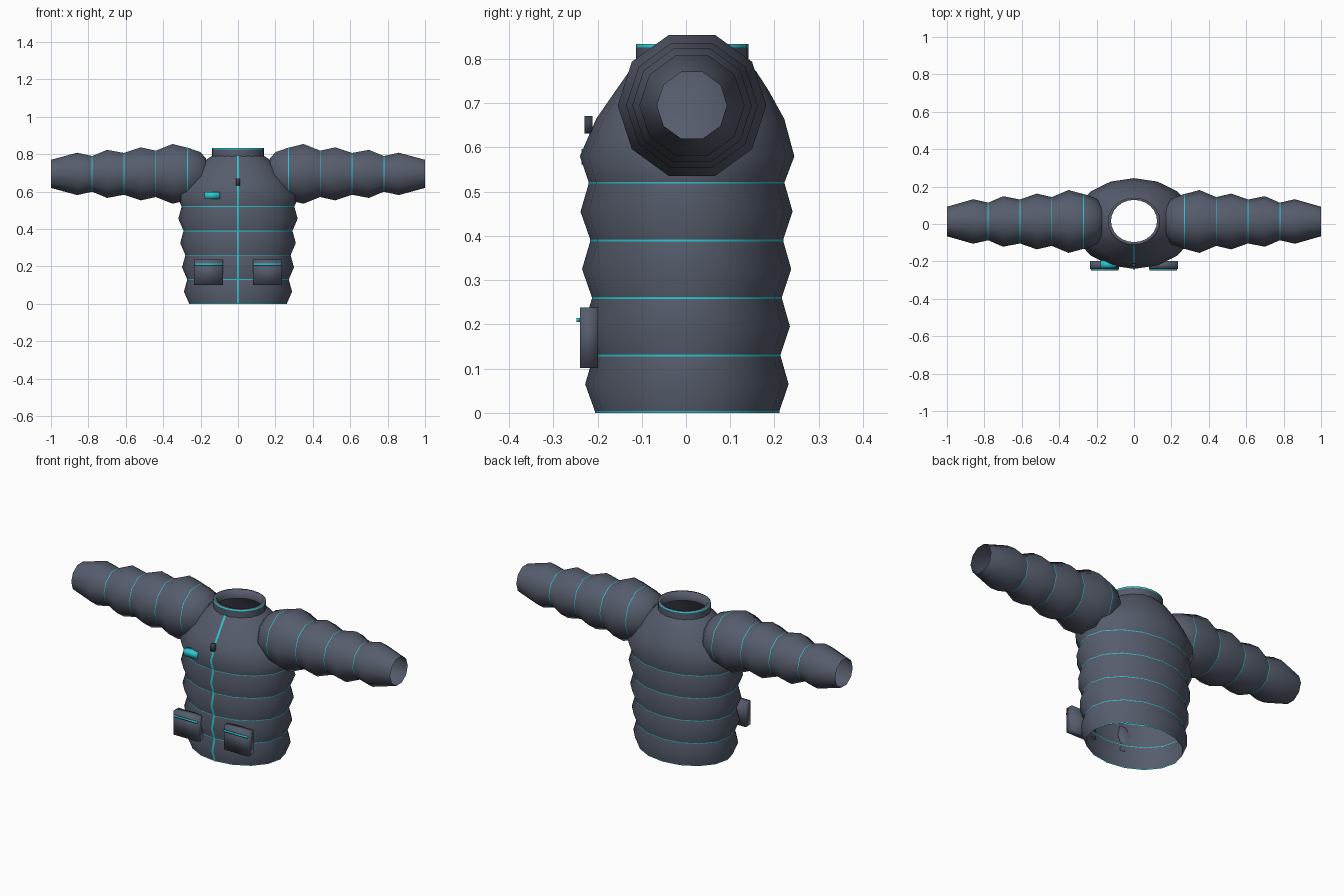
import bpy, bmesh, math

if "Cube" in bpy.data.objects:
    bpy.data.objects.remove(bpy.data.objects["Cube"])


def material(name, rgb):
    m = bpy.data.materials.new(name)
    m.diffuse_color = (*rgb, 1)
    m.use_nodes = True
    m.node_tree.nodes["Principled BSDF"].inputs["Base Color"].default_value = m.diffuse_color
    return m


SLATE = material("slate fabric", (0.092, 0.108, 0.150))
CYAN = material("cyan trim", (0.025, 0.58, 0.64))
DARK = material("dark metal", (0.045, 0.052, 0.072))


def finish(bm, name, mats):
    bmesh.ops.recalc_face_normals(bm, faces=bm.faces)
    for f in bm.faces:
        f.smooth = True
    me = bpy.data.meshes.new(name)
    bm.to_mesh(me)
    bm.free()
    for m in mats:
        me.materials.append(m)
    ob = bpy.data.objects.new(name, me)
    bpy.context.collection.objects.link(ob)
    return ob


def loft(name, rings, is_trim):
    """Skin open rings of points; is_trim(i) marks coloured strips."""
    bm = bmesh.new()
    rows = [[bm.verts.new(p) for p in ring] for ring in rings]
    n = len(rows[0])
    for i in range(len(rows) - 1):
        for k in range(n):
            f = bm.faces.new((rows[i][k], rows[i][(k + 1) % n],
                              rows[i + 1][(k + 1) % n], rows[i + 1][k]))
            f.material_index = 1 if is_trim(i) else 0
    return finish(bm, name, (SLATE, CYAN))


def oval(z, rx, yf, yb, n):
    c, ry = (yf + yb) / 2, (yb - yf) / 2
    return [(rx * math.cos(2 * math.pi * k / n),
             c + ry * math.sin(2 * math.pi * k / n), z) for k in range(n)]


def box(name, x0, x1, y0, y1, z0, z1, mat):
    bm = bmesh.new()
    bmesh.ops.create_cube(bm, size=1)
    for v in bm.verts:
        v.co = ((x0 + x1) / 2 + v.co.x * (x1 - x0),
                (y0 + y1) / 2 + v.co.y * (y1 - y0),
                (z0 + z1) / 2 + v.co.z * (z1 - z0))
    return finish(bm, name, (mat,))


# Quilted torso: alternating seams and puffs, then the shoulders
B = 0.002
profile, bands = [], set()
for i in range(5):
    z = 0.13 * i
    rx, yf, yb = 0.262 + 0.01 * i, -0.206 - 0.0035 * i, 0.211 + 0.003 * i
    bands.add(len(profile))
    z0 = max(z - B, 0)
    profile += [(z0, rx, yf, yb), (z0 + 2 * B, rx, yf, yb)]
    if i < 4:
        profile.append((z + 0.065, rx + 0.027, yf - 0.022, yb + 0.021))
profile += [(0.58, 0.328, -0.240, 0.245), (0.665, 0.262, -0.203, 0.222),
            (0.73, 0.215, -0.158, 0.186), (0.77, 0.172, -0.130, 0.160),
            (0.792, 0.138, -0.112, 0.140)]
loft("torso", [oval(*p, 16) for p in profile], lambda i: i in bands)

# Collar with a bright rim band
collar = [(0.785, 0.140, -0.113, 0.141), (0.826, 0.140, -0.113, 0.141),
          (0.834, 0.140, -0.113, 0.141), (0.834, 0.123, -0.097, 0.129),
          (0.785, 0.123, -0.097, 0.129)]
loft("collar", [oval(*p, 24) for p in collar], lambda i: i == 1)

# Puffy ten-sided sleeves
sleeve = [(0.17, 0.085), (0.20, 0.122), (0.27, 0.147), (0.35, 0.168),
          (0.44, 0.131), (0.52, 0.149), (0.61, 0.118), (0.70, 0.135),
          (0.78, 0.101), (0.86, 0.119), (1.0, 0.079)]
seams = {0.27, 0.44, 0.61, 0.78}
for side, label in ((1, "left"), (-1, "right")):
    rings, trims = [], set()
    for x, r in sleeve:
        if x in seams:
            trims.add(len(rings))
        for xx in ((x - B, x + B) if x in seams else (x,)):
            rings.append([(side * xx, 0.0135 + r * math.cos(math.pi * k / 5),
                           0.695 + r * math.sin(math.pi * k / 5)) for k in range(10)])
    loft(label + "_sleeve", rings, lambda i: i in trims)

# Zip strip following the front of the torso
bm = bmesh.new()
rows = [[bm.verts.new((s * 0.006, yf - 0.002, z)) for s in (-1, 1)]
        for z, rx, yf, yb in profile]
for a, b in zip(rows, rows[1:]):
    bm.faces.new((a[0], a[1], b[1], b[0]))
finish(bm, "zip_strip", (CYAN,))
box("zip_pull", -0.010, 0.010, -0.230, -0.211, 0.632, 0.671, DARK)

# Chest patch, pockets and pocket trims
box("chest_patch", -0.178, -0.095, -0.236, -0.195, 0.562, 0.597, CYAN)
for s, label in ((1, "left"), (-1, "right")):
    x0, x1 = sorted((s * 0.080, s * 0.235))
    box(label + "_pocket", x0, x1, -0.240, -0.199, 0.101, 0.238, SLATE)
    box(label + "_pocket_trim", x0 + 0.004, x1 - 0.004, -0.248, -0.239,
        0.206, 0.215, CYAN)
